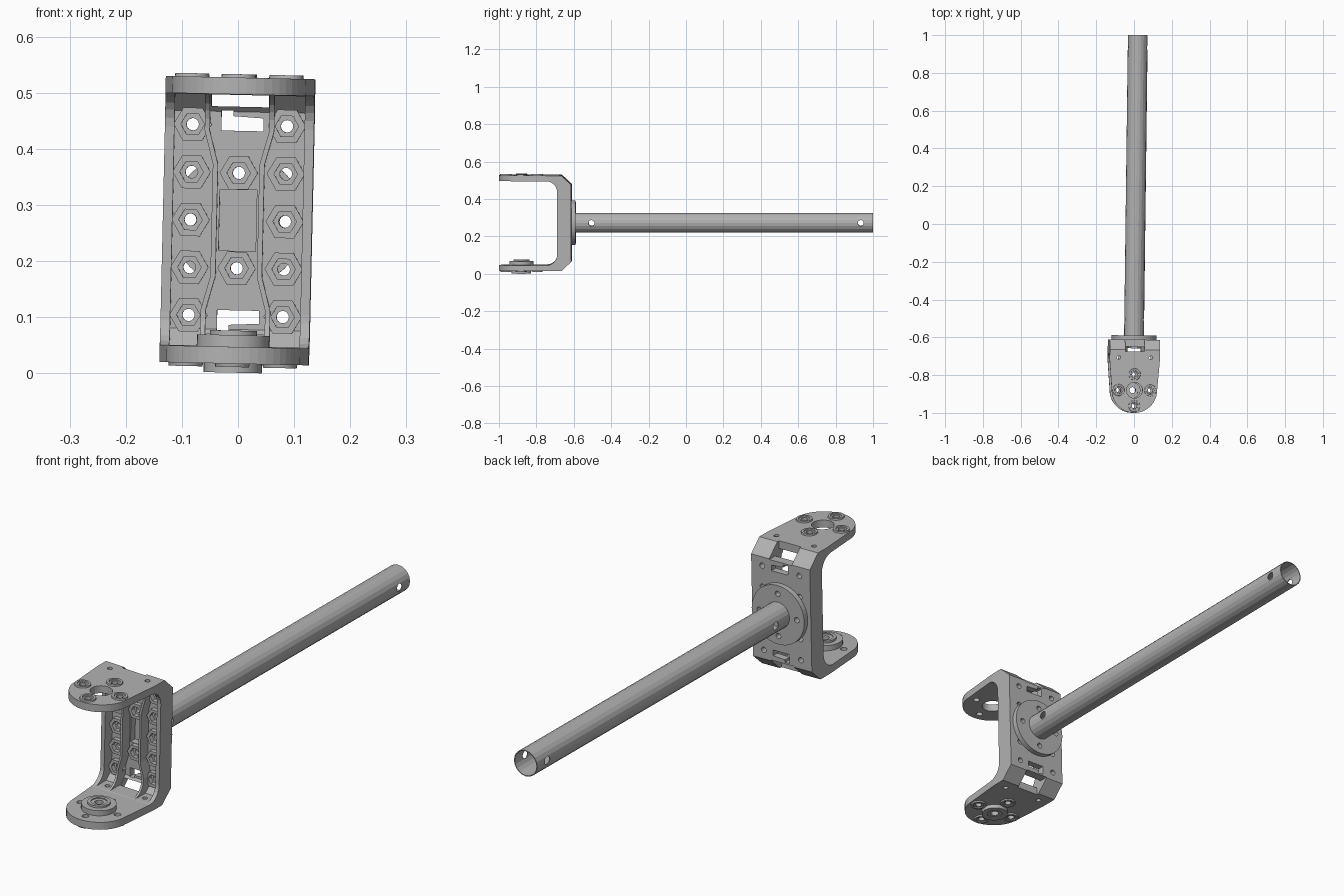
import bpy, bmesh
from math import sin, cos, pi, radians
from mathutils import Matrix, Vector

if "Cube" in bpy.data.objects:
    bpy.data.objects.remove(bpy.data.objects["Cube"], do_unlink=True)

grey = bpy.data.materials.new("plain grey")
grey.use_nodes = True
GREY = (0.45, 0.45, 0.45, 1)
grey.diffuse_color = GREY
grey.node_tree.nodes["Principled BSDF"].inputs["Base Color"].default_value = GREY

parts = []
HUB_Y = -0.88


def place(axis, u, v, d):
    return {"x": (d, u, v), "y": (u, d, v), "z": (u, v, d)}[axis]


def finish(name, bm):
    bmesh.ops.recalc_face_normals(bm, faces=bm.faces)
    mesh = bpy.data.meshes.new(name)
    bm.to_mesh(mesh)
    bm.free()
    mesh.materials.append(grey)
    obj = bpy.data.objects.new(name, mesh)
    bpy.context.collection.objects.link(obj)
    parts.append(obj)
    return obj


def prisms(name, outlines, axis, a, b):
    """Extrude flat outlines along an axis from a to b."""
    bm = bmesh.new()
    for pts in outlines:
        face = bm.faces.new([bm.verts.new(place(axis, u, v, a)) for u, v in pts])
        new = bmesh.ops.extrude_face_region(bm, geom=[face])["geom"]
        move = Vector(place(axis, 0, 0, b - a))
        bmesh.ops.translate(bm, vec=move,
                            verts=[g for g in new if isinstance(g, bmesh.types.BMVert)])
    return finish(name, bm)


def lathe(name, profile, n, axis, centres, smooth=False):
    """Turn a closed (radius, depth) profile around each centre."""
    bm = bmesh.new()
    for cu, cv in centres:
        rings = []
        for k in range(n):
            t = 2 * pi * k / n
            rings.append([bm.verts.new(place(axis, cu + r * cos(t), cv + r * sin(t), d))
                          for r, d in profile])
        for k in range(n):
            p, q = rings[k], rings[(k + 1) % n]
            for i in range(len(profile)):
                j = (i + 1) % len(profile)
                bm.faces.new((p[i], p[j], q[j], q[i]))
    obj = finish(name, bm)
    if smooth:
        bpy.ops.object.select_all(action="DESELECT")
        obj.select_set(True)
        bpy.context.view_layer.objects.active = obj
        bpy.ops.object.shade_smooth_by_angle(angle=radians(30))
    return obj


def boolean(obj, tool, op="DIFFERENCE"):
    """Apply a boolean and delete its tool."""
    mod = obj.modifiers.new("bool", "BOOLEAN")
    mod.operation, mod.object, mod.solver = op, tool, "EXACT"
    bpy.context.view_layer.update()
    graph = bpy.context.evaluated_depsgraph_get()
    mesh = bpy.data.meshes.new_from_object(obj.evaluated_get(graph))
    obj.modifiers.clear()
    obj.data = mesh
    parts.remove(tool)
    bpy.data.objects.remove(tool, do_unlink=True)


def circle(u, v, r, n=16):
    return [(u + r * cos(2 * pi * k / n), v + r * sin(2 * pi * k / n)) for k in range(n)]


def rect(u0, u1, v0, v1):
    return [(u0, v0), (u1, v0), (u1, v1), (u0, v1)]


def mirrored(half):
    """Close an outline by mirroring its upper half in v."""
    return half + [(u, -v) for u, v in reversed(half)]


# Fork side profile: arm, chamfered outer corner, rounded inner corner
fillet = [(-0.745 + 0.058 * sin(t * pi / 12), 0.165 + 0.06 * cos(t * pi / 12))
          for t in range(6, -1, -1)]
upper = fillet + [(-1.01, 0.225), (-1.01, 0.255), (-0.665, 0.255), (-0.612, 0.206)]
fork_profile = mirrored(upper)
fork = prisms("fork_bracket", [fork_profile], "x", -0.15, 0.15)

# Plan outline with tapered sides and a round nose
nose = [(0.12 * cos(k * pi / 24), HUB_Y - 0.12 * sin(k * pi / 24)) for k in range(25)]
plan = [(-0.133, -0.72), (-0.133, -0.6), (0.133, -0.6), (0.133, -0.72)] + nose
boolean(fork, prisms("plan_cutter", [plan], "z", -0.4, 0.4), "INTERSECT")

# Recess in the inside of the back plate
pocket = mirrored([(-0.8, 0.224), (-0.672, 0.224), (-0.64, 0.194)])
boolean(fork, prisms("pocket_cutter", [pocket], "x", -0.116, 0.116))

# Corner notches, slots and centre window
openings = [rect(-0.033, 0.033, -0.054, 0.055)]
for s in (-1, 1):
    openings.append([(u, s * v) for u, v in
                     [(-0.033, 0.16), (0.042, 0.16), (0.042, 0.183), (-0.012, 0.186),
                      (-0.012, 0.196), (-0.033, 0.196)]])
boolean(fork, prisms("window_cutter", openings, "y", -0.7, -0.55))
for s in (-1, 1):
    lo, hi = sorted((s * 0.203, s * 0.3))
    boolean(fork, prisms("notch_cutter", [rect(-0.051, 0.051, -0.675, -0.55)], "z", lo, hi))

# Bolt holes in the back plate and in the arms
bolts = [(x, z) for x in (-0.084, 0.084) for z in (-0.17, -0.085, 0, 0.085, 0.17)]
bolts += [(0, -0.085), (0, 0.085)]
boolean(fork, prisms("bolt_cutter", [circle(x, z, 0.011) for x, z in bolts], "y", -0.7, -0.55))
arm_bolts = [(0.084, HUB_Y), (-0.084, HUB_Y), (0, HUB_Y + 0.084), (0, HUB_Y - 0.084)]
arm_holes = [circle(x, y, 0.013) for x, y in arm_bolts]
arm_holes += [circle(x, -0.707, 0.01) for x in (-0.085, 0.085)]
arm_holes.append(circle(0, HUB_Y, 0.042, 32))
boolean(fork, prisms("arm_cutter", arm_holes, "z", -0.4, 0.4))

# Bent ribs that follow the fork profile
for s, side in ((-1, "right"), (1, "left")):
    path = [(0.053, 0.235), (0.053, 0.16), (0.037, 0.1)]
    line = path + [(x, -z) for x, z in reversed(path)]
    outline = [(s * x, z) for x, z in line] + [(s * (x + 0.009), z) for x, z in reversed(line)]
    rib = prisms(side + "_rib", [outline], "y", -0.745, -0.63)
    boolean(rib, prisms("rib_cutter", [fork_profile], "x", -0.15, 0.15), "INTERSECT")

# Hexagonal nut seats
lathe("nut_seats", [(0.034, -0.636), (0.034, -0.658), (0.021, -0.658), (0.021, -0.636)],
      6, "y", bolts)

# Raised washers on the outer faces of both arms
washer = [(0.013, 0.25), (0.013, 0.257), (0.02, 0.257), (0.021, 0.261), (0.03, 0.261), (0.032, 0.25)]
lathe("upper_washers", washer, 24, "z", arm_bolts, True)
lathe("lower_washers", [(r, -d) for r, d in washer], 24, "z", arm_bolts, True)

# Stepped bearing in the lower arm
bearing = [(0.016, -0.268), (0.03, -0.268), (0.03, -0.271), (0.052, -0.271), (0.052, -0.225),
           (0.065, -0.225), (0.065, -0.204), (0.042, -0.204), (0.042, -0.196),
           (0.03, -0.196), (0.03, -0.2), (0.016, -0.2)]
lathe("bearing", bearing, 32, "z", [(0, HUB_Y)], True)

# Round flange behind the back plate
flange = prisms("flange", [circle(0, 0, 0.119, 48)], "y", -0.612, -0.59)
ring_bolts = [(0.085, 0), (-0.085, 0), (0, 0.085), (0, -0.085)]
boolean(flange, prisms("flange_cutter", [circle(x, z, 0.011) for x, z in ring_bolts],
                       "y", -0.65, -0.55))

# Hollow tube with a cross hole near each end
tube = lathe("tube", [(0.0525, -0.595), (0.0525, 1), (0.049, 1), (0.049, -0.595)],
             20, "y", [(0, 0)])
boolean(tube, prisms("cross_cutter", [circle(y, 0, 0.016) for y in (-0.505, 0.935)],
                     "x", -0.1, 0.1))

# Lift everything and give it its slight twist
pivot = Matrix.Translation((0, -0.6, 0))
turn = Matrix.Rotation(radians(-0.72), 4, "Z") @ Matrix.Rotation(radians(1.3), 4, "Y")
pose = Matrix.Translation((0, 0, 0.272)) @ pivot @ turn @ pivot.inverted()
for obj in parts:
    obj.data.transform(pose)
